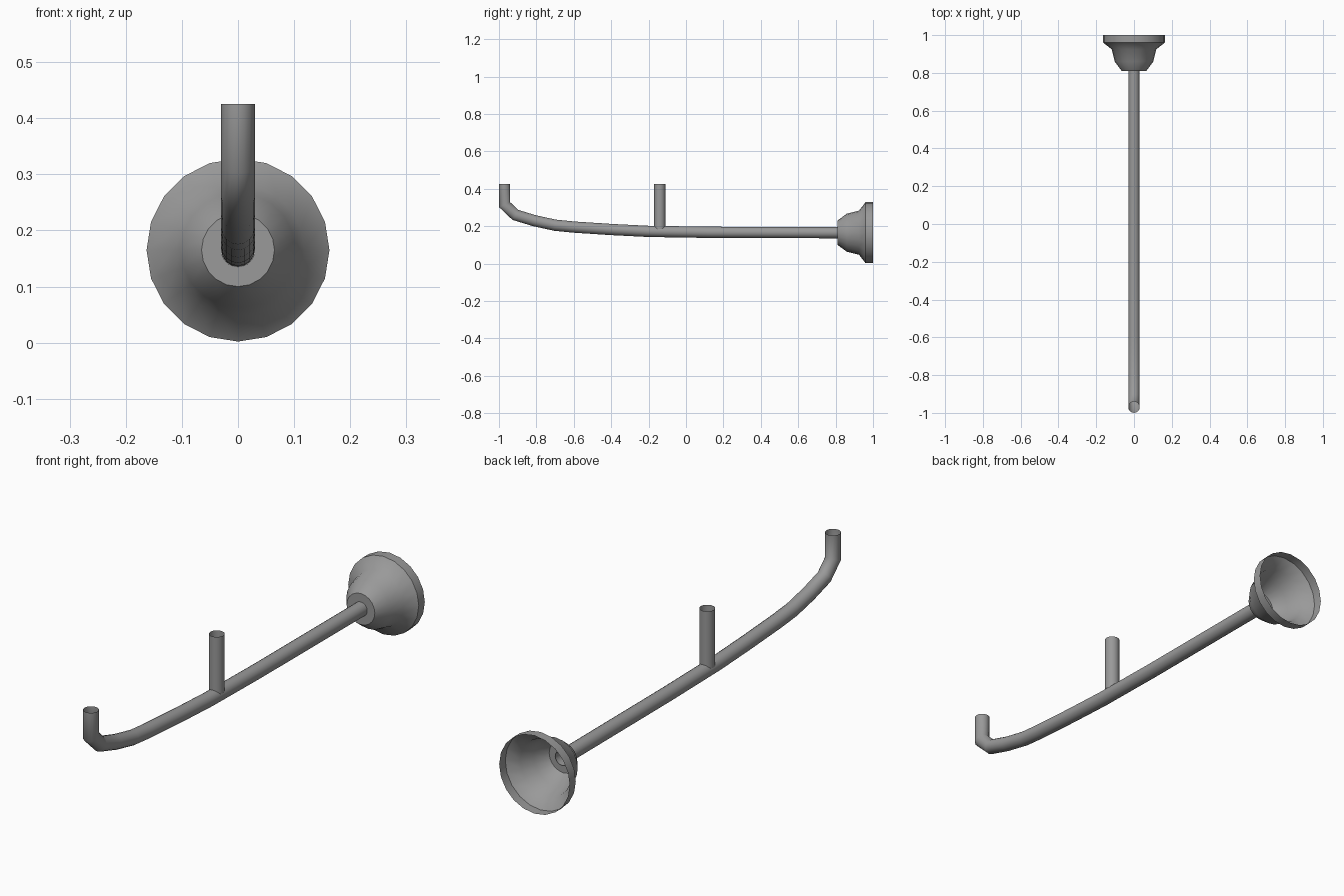
import bpy, bmesh, math
from mathutils import Vector

cube = bpy.data.objects.get("Cube")
if cube:
    bpy.data.objects.remove(cube, do_unlink=True)

metal = bpy.data.materials.new("grey metal")
metal.use_nodes = True
GREY = (0.32, 0.32, 0.32, 1)
metal.diffuse_color = GREY
metal.node_tree.nodes["Principled BSDF"].inputs["Base Color"].default_value = GREY

AXIS_Z = 0.165
TUBE_R = 0.03


def skin(name, rings, smooth_angle):
    """Bridge equal rings of points into an open, single-walled surface."""
    bm = bmesh.new()
    loops = [[bm.verts.new(p) for p in ring] for ring in rings]
    for a, b in zip(loops, loops[1:]):
        n = len(a)
        for i in range(n):
            j = (i + 1) % n
            bm.faces.new((a[i], a[j], b[j], b[i]))
    bmesh.ops.recalc_face_normals(bm, faces=bm.faces)
    mesh = bpy.data.meshes.new(name)
    bm.to_mesh(mesh)
    bm.free()
    mesh.materials.append(metal)
    obj = bpy.data.objects.new(name, mesh)
    bpy.context.collection.objects.link(obj)
    bpy.ops.object.select_all(action="DESELECT")
    obj.select_set(True)
    bpy.context.view_layer.objects.active = obj
    bpy.ops.object.shade_smooth_by_angle(angle=math.radians(smooth_angle))
    return obj


def tube(name, path, radius, sides=16):
    """Sweep a circle along a (y, z) path with mitred joints."""
    pts = [Vector(p) for p in path]
    rings = []
    for i, p in enumerate(pts):
        before = (p - pts[max(i - 1, 0)]).normalized()
        after = (pts[min(i + 1, len(pts) - 1)] - p).normalized()
        along = (before + after).normalized()
        across = Vector((-along.y, along.x))
        stretch = 1 / along.dot(after if after.length else before)
        ring = []
        for k in range(sides):
            a = math.tau * k / sides
            q = p + across * radius * stretch * math.cos(a)
            ring.append((radius * math.sin(a), q.x, q.y))
        rings.append(ring)
    return skin(name, rings, 50)


def lathe(name, profile, sides=20):
    """Revolve (y, radius) points about the horizontal axis."""
    rings = [[(r * math.sin(math.tau * k / sides), y,
               AXIS_Z - r * math.cos(math.tau * k / sides))
              for k in range(sides)] for y, r in profile]
    return skin(name, rings, 50)


# Long pipe with an upturned front end
tube("main_pipe", [(-0.97, 0.425), (-0.97, 0.315), (-0.912, 0.26), (-0.81, 0.229),
                   (-0.7, 0.205), (-0.6, 0.195), (-0.4, 0.182), (-0.2, 0.172),
                   (0.12, 0.167), (0.82, AXIS_Z)], TUBE_R)

# Upright branch pipe
tube("upright_pipe", [(-0.14, 0.425), (-0.14, 0.185)], TUBE_R)

# Hollow stepped bell at the back
lathe("bell", [(0.81, TUBE_R), (0.81, 0.065), (0.86, 0.102), (0.925, 0.118),
               (0.96, 0.163), (1.0, 0.163)])
